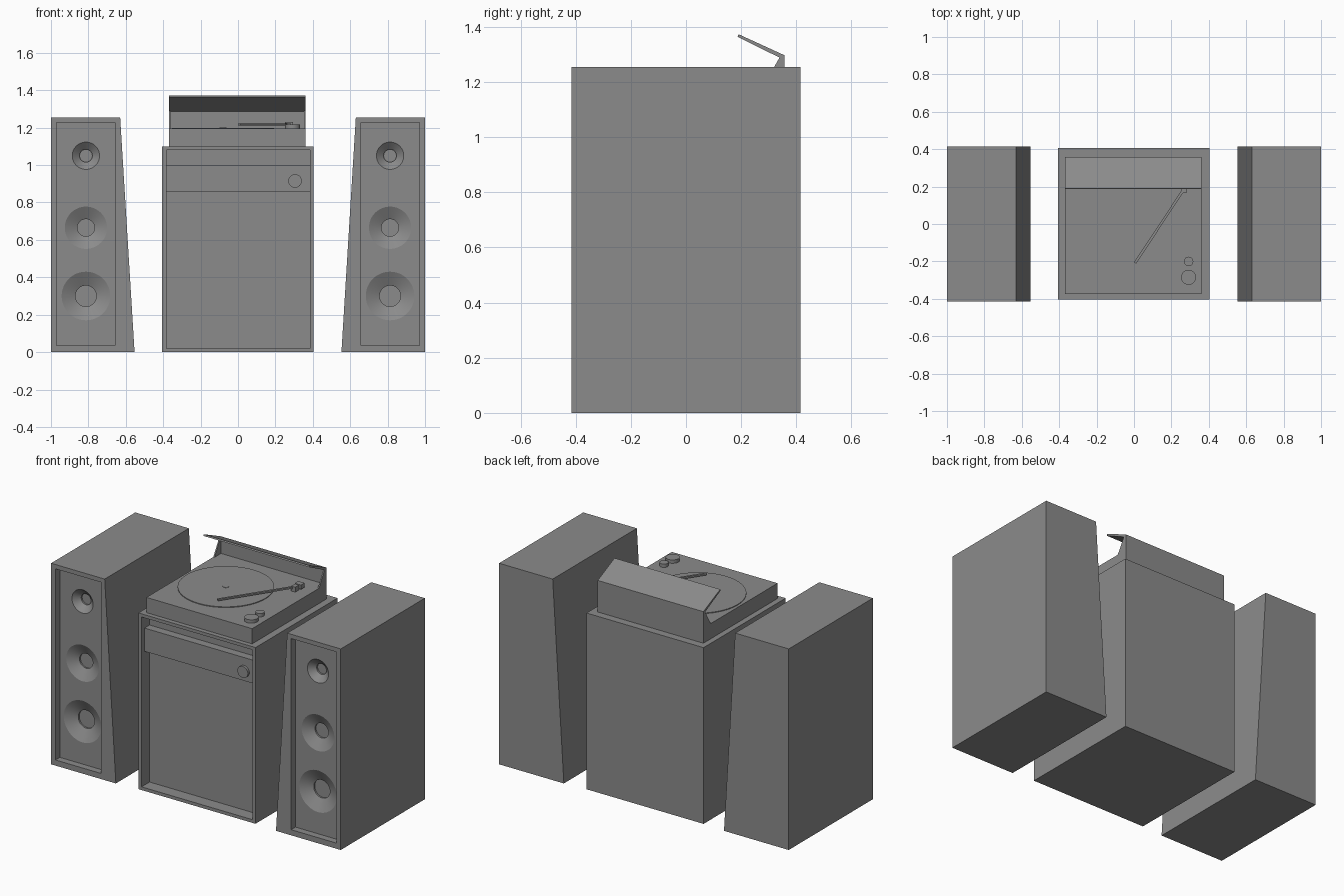
import bpy, bmesh, math
from mathutils import Matrix, Vector

if "Cube" in bpy.data.objects:
    bpy.data.objects.remove(bpy.data.objects["Cube"])

# Dark grey finish shared by every part
grey = bpy.data.materials.new("dark_grey")
grey.diffuse_color = (0.26, 0.26, 0.26, 1)
grey.use_nodes = True
grey.node_tree.nodes["Principled BSDF"].inputs["Base Color"].default_value = grey.diffuse_color


def finish(name, bm, smooth=False):
    bmesh.ops.recalc_face_normals(bm, faces=bm.faces)
    mesh = bpy.data.meshes.new(name)
    bm.to_mesh(mesh)
    bm.free()
    mesh.materials.append(grey)
    ob = bpy.data.objects.new(name, mesh)
    bpy.context.collection.objects.link(ob)
    if smooth:
        shade(ob)
    return ob


def activate(ob):
    bpy.ops.object.select_all(action='DESELECT')
    ob.select_set(True)
    bpy.context.view_layer.objects.active = ob


def shade(ob):
    activate(ob)
    bpy.ops.object.shade_smooth_by_angle(angle=math.radians(25))


def prism(name, pts, axis, a, b):
    """Extrude a 2D profile along x (profile is y,z) or y (profile is x,z)."""
    bm = bmesh.new()
    place = (lambda p: (a, p[0], p[1])) if axis == 'x' else (lambda p: (p[0], a, p[1]))
    face = bm.faces.new([bm.verts.new(place(p)) for p in pts])
    ext = bmesh.ops.extrude_face_region(bm, geom=[face])
    step = Vector((b - a, 0, 0) if axis == 'x' else (0, b - a, 0))
    bmesh.ops.translate(bm, vec=step, verts=[v for v in ext['geom'] if isinstance(v, bmesh.types.BMVert)])
    return finish(name, bm)


def box(name, x0, x1, y0, y1, z0, z1):
    return prism(name, [(x0, z0), (x1, z0), (x1, z1), (x0, z1)], 'y', y0, y1)


def cylinder(name, loc, r, h, tilt=0.0, sides=48):
    bm = bmesh.new()
    bmesh.ops.create_cone(bm, cap_ends=True, segments=sides, radius1=r, radius2=r, depth=h,
                          matrix=Matrix.Translation(loc) @ Matrix.Rotation(tilt, 4, 'X'))
    return finish(name, bm, True)


def lathe_y(name, pts, x, y, z, sides=48):
    """Spin a (radius, depth) profile around an axis parallel to y."""
    bm = bmesh.new()
    vs = [bm.verts.new((x + r, y + d, z)) for r, d in pts]
    es = [bm.edges.new(pair) for pair in zip(vs, vs[1:])]
    bmesh.ops.spin(bm, geom=vs + es, cent=(x, y, z), axis=(0, 1, 0),
                   angle=math.tau, steps=sides)
    bmesh.ops.remove_doubles(bm, verts=bm.verts, dist=1e-5)
    return finish(name, bm)


def cut(ob, cutter):
    cutter.hide_render = True
    mod = ob.modifiers.new("cut", 'BOOLEAN')
    mod.object, mod.operation, mod.solver = cutter, 'DIFFERENCE', 'EXACT'
    activate(ob)
    bpy.ops.object.modifier_apply(modifier=mod.name)
    bpy.data.objects.remove(cutter)


# Speakers: tapered boxes with a recessed baffle and three sunken cones
speaker = prism("speakers", [(-1, 0), (-0.553, 0), (-0.63, 1.255), (-1, 1.255)], 'y', -0.415, 0.415)
baffle_y = -0.372
cut(speaker, box("baffle_cutter", -0.97, -0.657, -0.5, baffle_y, 0.035, 1.228))
for z, R, r, d in [(1.05, 0.073, 0.034, 0.035), (0.665, 0.113, 0.046, 0.036), (0.30, 0.13, 0.056, 0.038)]:
    profile = [(0, -0.02), (R, -0.02), (R, 0), (r, d), (r, d + 0.01), (0, d + 0.01)]
    cut(speaker, lathe_y("cone_cutter", profile, -0.813, baffle_y, z))
mirror = speaker.modifiers.new("mirror", 'MIRROR')
activate(speaker)
bpy.ops.object.modifier_apply(modifier=mirror.name)
shade(speaker)

# Cabinet with an open front
cabinet = box("cabinet", -0.405, 0.404, -0.404, 0.405, 0, 1.10)
cut(cabinet, box("front_cutter", -0.383, 0.384, -0.5, -0.325, 0.02, 1.08))

# Receiver and its knob
box("receiver", -0.383, 0.384, -0.375, -0.32, 0.855, 1.0)
cylinder("volume_knob", (0.305, -0.38, 0.915), 0.036, 0.02, math.pi / 2)

# Turntable base, platter and spindle
deck = 1.195
box("turntable_base", -0.37, 0.36, -0.375, 0.357, 1.10, deck)
cylinder("platter", (-0.08, -0.005, deck + 0.001), 0.273, 0.007, sides=64)
cylinder("spindle", (-0.08, -0.005, deck + 0.004), 0.018, 0.006)

# Control knobs
for name, y, r in [("large_dial", -0.285, 0.04), ("small_dial", -0.20, 0.025)]:
    cylinder(name, (0.292, y, deck + 0.01), r, 0.022)

# Tonearm with pivot block and counterweight
a, b = Vector((0.005, -0.208, 1.217)), Vector((0.27, 0.19, 1.217))
bm = bmesh.new()
mid, turn = (a + b) / 2, math.atan2(b.y - a.y, b.x - a.x)
bmesh.ops.create_cube(bm, size=1, matrix=Matrix.Translation(mid) @ Matrix.Rotation(turn, 4, 'Z')
                      @ Matrix.Diagonal(((b - a).length, 0.014, 0.01, 1)))
finish("tonearm", bm)
box("tonearm_pivot", 0.252, 0.28, 0.165, 0.20, deck, 1.226)
box("tonearm_counterweight", 0.252, 0.295, 0.20, 0.235, 1.203, 1.23)

# Opened dust cover: back wall, side cheeks and raised lid
box("cover_back", -0.37, 0.36, 0.349, 0.357, deck, 1.295)
for name, x in [("cover_left_side", -0.37), ("cover_right_side", 0.352)]:
    prism(name, [(0.357, deck), (0.357, 1.295), (0.342, 1.293), (0.285, deck)], 'x', x, x + 0.008)
prism("cover_lid", [(0.357, 1.297), (0.191, 1.373), (0.187, 1.364), (0.342, 1.287), (0.357, 1.287)],
      'x', -0.37, 0.36)
